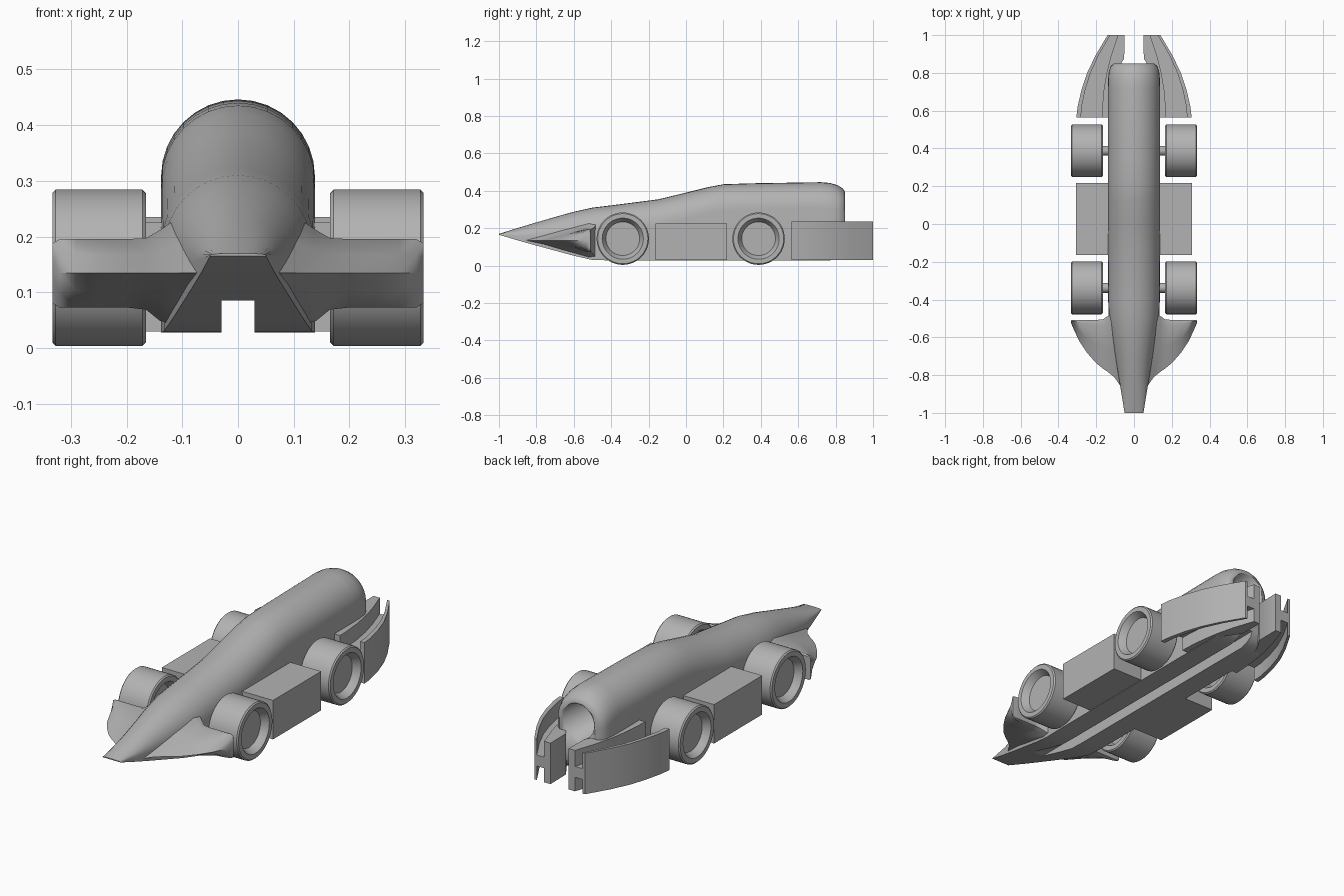
import bpy, bmesh, math
from mathutils import Matrix

cube = bpy.data.objects.get("Cube")
if cube:
    bpy.data.objects.remove(cube, do_unlink=True)

grey = bpy.data.materials.new("plain_grey")
grey.use_nodes = True
grey.diffuse_color = (0.45, 0.45, 0.45, 1)
grey.node_tree.nodes["Principled BSDF"].inputs["Base Color"].default_value = grey.diffuse_color


def finish(name, bm, mirror=False, smooth=30):
    """Turn a bmesh into a shaded object, optionally mirrored in x."""
    bmesh.ops.recalc_face_normals(bm, faces=bm.faces)
    mesh = bpy.data.meshes.new(name)
    bm.to_mesh(mesh)
    bm.free()
    obj = bpy.data.objects.new(name, mesh)
    bpy.context.collection.objects.link(obj)
    mesh.materials.append(grey)
    if mirror:
        obj.modifiers.new("mirror", "MIRROR").use_mirror_merge = False
    if smooth:
        bpy.ops.object.select_all(action="DESELECT")
        obj.select_set(True)
        bpy.context.view_layer.objects.active = obj
        bpy.ops.object.shade_smooth_by_angle(angle=math.radians(smooth))
    return obj


def loft(rings, closed=False):
    """Skin a list of rings; close the ends with caps or join them in a loop."""
    bm = bmesh.new()
    rows = [[bm.verts.new(p) for p in ring] for ring in rings]
    pairs = list(zip(rows, rows[1:]))
    if closed:
        pairs.append((rows[-1], rows[0]))
    else:
        bm.faces.new(rows[0])
        bm.faces.new(rows[-1])
    for a, b in pairs:
        n = len(a)
        for i in range(n):
            j = (i + 1) % n
            bm.faces.new((a[i], a[j], b[j], b[i]))
    return bm


def box(x0, x1, y0, y1, z0, z1):
    bm = bmesh.new()
    bmesh.ops.create_cube(bm, size=1)
    bmesh.ops.scale(bm, vec=(x1 - x0, y1 - y0, z1 - z0), verts=bm.verts)
    bmesh.ops.translate(bm, vec=((x0 + x1) / 2, (y0 + y1) / 2, (z0 + z1) / 2), verts=bm.verts)
    return bm


def cylinder(radius, length, axis, centre, segments=40):
    bm = bmesh.new()
    bmesh.ops.create_cone(bm, cap_ends=True, segments=segments, radius1=radius,
                          radius2=radius, depth=length)
    bmesh.ops.rotate(bm, cent=(0, 0, 0), verts=bm.verts,
                     matrix=Matrix.Rotation(math.pi / 2, 3, axis))
    bmesh.ops.translate(bm, vec=centre, verts=bm.verts)
    return bm


def body_ring(y, w, low, top, steps=16):
    """Flat floor, upright sides and a rounded roof."""
    rise = min(w, 0.62 * (top - low))
    ring = [(w, y, low)]
    for i in range(steps + 1):
        a = math.pi * i / steps
        ring.append((w * math.cos(a), y, top - rise + rise * math.sin(a)))
    return ring + [(-w, y, low)]


# Body: y, half width, floor height, roof height
stations = [
    (-1.0, 0.05, 0.165, 0.17), (-0.9, 0.066, 0.135, 0.201), (-0.8, 0.083, 0.107, 0.231),
    (-0.7, 0.1, 0.08, 0.26), (-0.6, 0.117, 0.053, 0.288), (-0.5, 0.133, 0.03, 0.31),
    (-0.4, 0.137, 0.028, 0.322), (-0.15, 0.138, 0.028, 0.354), (0, 0.138, 0.028, 0.39),
    (0.12, 0.138, 0.028, 0.42), (0.2, 0.138, 0.028, 0.435), (0.35, 0.138, 0.028, 0.44),
    (0.72, 0.138, 0.028, 0.446), (0.77, 0.137, 0.028, 0.442), (0.81, 0.133, 0.04, 0.43),
    (0.838, 0.122, 0.06, 0.413), (0.85, 0.105, 0.09, 0.395),
]
body = finish("body", loft([body_ring(*s) for s in stations]), smooth=35)

# Underside channel and rear chamber are cut out of the body
cutters = [
    finish("channel_cutter", box(-0.03, 0.03, -1.1, 1.1, -0.1, 0.085), smooth=0),
    finish("chamber_cutter", cylinder(0.087, 0.6, "X", (0, 0.72, 0.3)), smooth=30),
]
for cutter in cutters:
    cutter.hide_render = True
    cutter.display_type = "WIRE"
    cut = body.modifiers.new(cutter.name, "BOOLEAN")
    cut.object = cutter
    cut.operation = "DIFFERENCE"
    cut.solver = "EXACT"
bpy.context.view_layer.objects.active = body
for cut in list(body.modifiers):
    bpy.ops.object.modifier_apply(modifier=cut.name)
for cutter in cutters:
    cutter.hide_set(True)

# Side pods
finish("side_pod", box(0.13, 0.308, -0.163, 0.218, 0.03, 0.225), mirror=True, smooth=0)


# Front wing: x, leading edge y, trailing edge y, bottom, top
def wing_ring(x, lead, trail, low, top):
    mid = 0.135
    ring = [(x, lead, mid)]
    for t in (0.45, 0.88, 1):
        f = t ** 0.85 if t < 0.8 else 1 - (1 - t) * 0.35
        ring.append((x, lead + (trail - lead) * t, mid + (top - mid) * f - (0.006 if t == 1 else 0)))
    for t in (1, 0.88, 0.45):
        f = t ** 0.85 if t < 0.8 else 1 - (1 - t) * 0.35
        ring.append((x, lead + (trail - lead) * t, mid - (mid - low) * f + (0.006 if t == 1 else 0)))
    return ring


wing = [
    (0.07, -0.86, -0.47, 0.035, 0.26), (0.105, -0.81, -0.475, 0.035, 0.24),
    (0.14, -0.782, -0.488, 0.045, 0.215), (0.165, -0.765, -0.505, 0.066, 0.2),
    (0.2, -0.737, -0.508, 0.07, 0.198), (0.25, -0.68, -0.508, 0.07, 0.198),
    (0.29, -0.62, -0.508, 0.07, 0.198), (0.32, -0.555, -0.508, 0.07, 0.198),
    (0.333, -0.525, -0.51, 0.078, 0.19),
]
finish("front_wing", loft([wing_ring(*s) for s in wing]), mirror=True, smooth=40)

# Wheels: dished on both faces, with an axle into the body
profile = [(0.205, 0), (0.205, 0.09), (0.172, 0.105), (0.165, 0.11), (0.165, 0.134), (0.171, 0.14),
           (0.327, 0.14), (0.333, 0.134), (0.333, 0.11), (0.326, 0.105), (0.298, 0.09), (0.298, 0)]
for label, y in (("front", -0.338), ("rear", 0.388)):
    rings = []
    for i in range(48):
        a = math.tau * i / 48
        rings.append([(x, y + r * math.cos(a), 0.144 + r * math.sin(a)) for x, r in profile])
    bm = loft(rings, closed=True)
    bmesh.ops.remove_doubles(bm, verts=bm.verts, dist=0.0001)
    bmesh.ops.dissolve_degenerate(bm, edges=bm.edges, dist=0.0001)
    finish(label + "_wheel", bm, mirror=True)
    finish(label + "_axle", cylinder(0.026, 0.14, "Y", (0.16, y, 0.144), 24), mirror=True)


def plate(name, outside, inside, low, top):
    """Upright plate between two plan curves, given from front to back."""
    rings = [[(a[0], a[1], low), (a[0], a[1], top), (b[0], b[1], top), (b[0], b[1], low)]
             for a, b in zip(outside, inside)]
    finish(name, loft(rings), mirror=True, smooth=35)


# Rear fins: two curved blades on each side, joined by a shelf
outer = [(0.305, 0.565), (0.299, 0.62), (0.278, 0.71), (0.248, 0.8), (0.205, 0.89), (0.14, 1.0)]
outer_in = [(x - 0.024 + 0.002 * i, y) for i, (x, y) in enumerate(outer)]
inner = [(0.17, 0.565), (0.168, 0.62), (0.16, 0.71), (0.145, 0.8), (0.122, 0.89), (0.085, 1.0)]
inner_in = [(0.12, 0.565), (0.12, 0.62), (0.12, 0.71), (0.1, 0.8), (0.052, 0.875), (0.05, 1.0)]
plate("outer_fin", outer, outer_in, 0.03, 0.235)
plate("inner_fin", inner, inner_in, 0.03, 0.235)
plate("fin_shelf", [(x + 0.004, y) for x, y in outer_in], [(x - 0.004, y) for x, y in inner], 0.1, 0.155)
